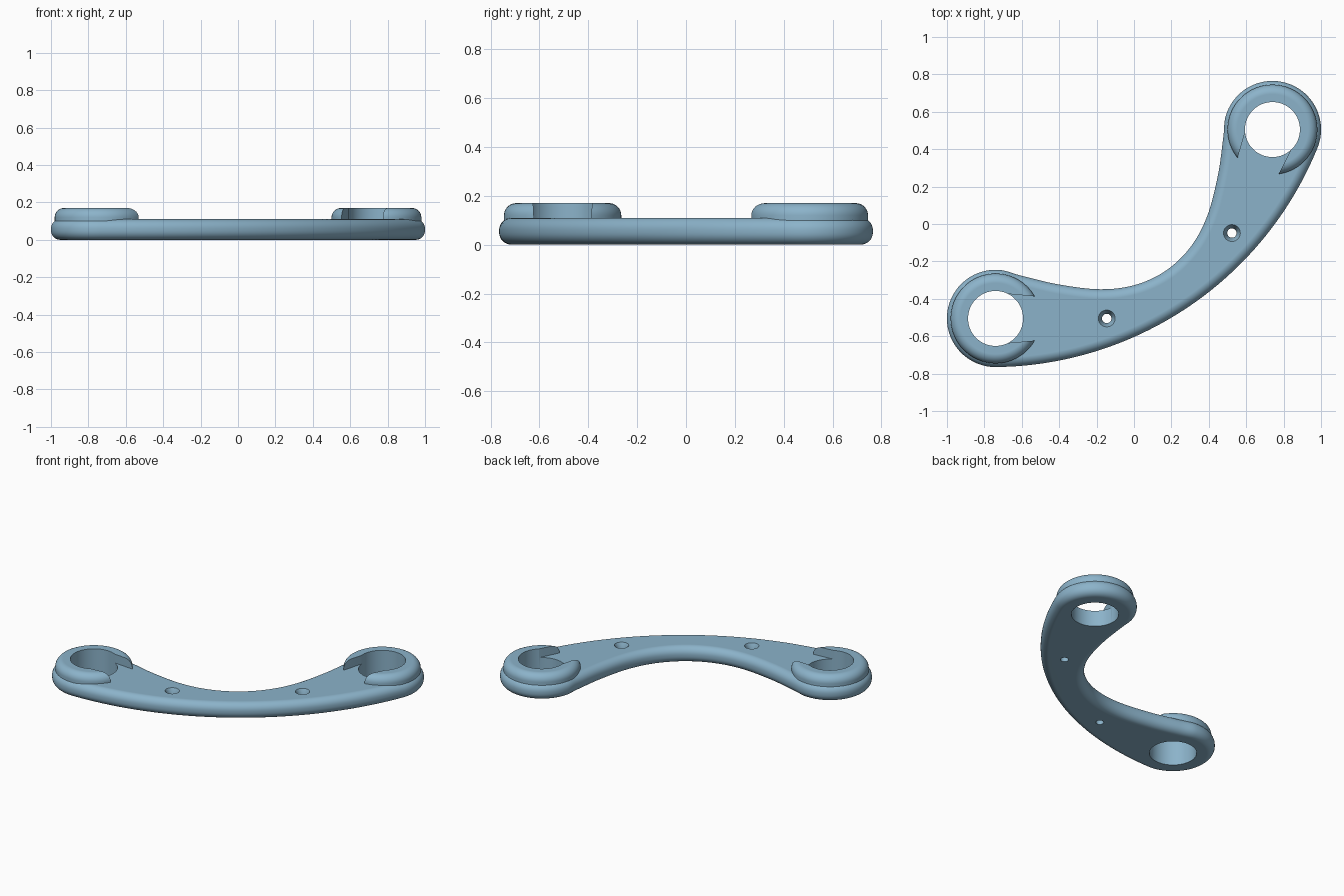
import bpy, bmesh, math
from mathutils import Vector, Matrix

if "Cube" in bpy.data.objects:
    bpy.data.objects.remove(bpy.data.objects["Cube"])

D = 0.896            # distance of each eye from the middle of the arm
END_R = 0.26         # radius of the rounded arm ends
MID_OUT, MID_IN = -0.53, -0.302
TILT = math.radians(34.3)
ROUND = 0.05
TOP = 0.11
RING_TOP = 0.17

mat = bpy.data.materials.new("soft_blue")
mat.diffuse_color = (0.26, 0.45, 0.59, 1)
mat.use_nodes = True
mat.node_tree.nodes["Principled BSDF"].inputs["Base Color"].default_value = mat.diffuse_color


def circle(cx, cy, r, n=96):
    return [Vector((cx + r * math.cos(2 * math.pi * i / n),
                    cy + r * math.sin(2 * math.pi * i / n))) for i in range(n)]


def loft(name, layers):
    """Closed solid through equal-length 2D loops stacked at heights."""
    bm = bmesh.new()
    rows = [[bm.verts.new((p.x, p.y, z)) for p in loop] for loop, z in layers]
    n = len(rows[0])
    for a, b in zip(rows, rows[1:]):
        for i in range(n):
            j = (i + 1) % n
            bm.faces.new((a[i], a[j], b[j], b[i]))
    bm.faces.new(rows[0][::-1])
    bm.faces.new(rows[-1])
    bmesh.ops.recalc_face_normals(bm, faces=bm.faces)
    me = bpy.data.meshes.new(name)
    bm.to_mesh(me)
    bm.free()
    ob = bpy.data.objects.new(name, me)
    bpy.context.collection.objects.link(ob)
    me.materials.append(mat)
    return ob


def boolean(target, tool, operation):
    m = target.modifiers.new("bool", 'BOOLEAN')
    m.operation, m.solver, m.object = operation, 'EXACT', tool
    bpy.context.view_layer.objects.active = target
    bpy.ops.object.modifier_apply(modifier=m.name)
    bpy.data.objects.remove(tool)


def inset(loop, d):
    """Move a counter-clockwise or clockwise loop inwards by d."""
    n = len(loop)
    area = sum(loop[i - 1].cross(loop[i]) for i in range(n))
    s = 1 if area > 0 else -1
    out = []
    for i in range(n):
        t = (loop[(i + 1) % n] - loop[i - 1]).normalized()
        out.append(loop[i] + Vector((-t.y, t.x)) * d * s)
    return out


def fillet(steps=8):
    """(inset, drop) pairs of a quarter round, from side to flat."""
    for k in range(steps + 1):
        a = math.pi / 2 * k / steps
        yield ROUND * (1 - math.cos(a)), ROUND * (1 - math.sin(a))


# Arm outline: outer arc tangent to the end circle, then a smooth inner curve
R = (D * D + MID_OUT ** 2 - END_R ** 2) / (2 * (-MID_OUT - END_R))
C = R + MID_OUT
a_end = math.atan2(D, C)
half = [Vector((-R * math.sin(a_end * i / 30), C - R * math.cos(a_end * i / 30)))
        for i in range(30)]
a0, a1 = 1.5 * math.pi - a_end, math.radians(52)


def end_point(a):
    return Vector((-D + END_R * math.cos(a), END_R * math.sin(a)))


half += [end_point(a0 + (a1 - a0) * i / 48) for i in range(48)]
ctrl = [end_point(math.radians(80)), end_point(a1)] + [Vector(p) for p in (
    (-0.654, 0.112), (-0.517, -0.038), (-0.348, -0.185), (-0.18, -0.272),
    (0, MID_IN), (0.18, -0.272))]
for k in range(1, len(ctrl) - 2):
    p0, p1, p2, p3 = ctrl[k - 1:k + 3]
    for i in range(8):
        t = i / 8
        half.append(0.5 * (2 * p1 + (p2 - p0) * t + (2 * p0 - 5 * p1 + 4 * p2 - p3) * t * t
                           + (3 * p1 - p0 - 3 * p2 + p3) * t ** 3))
half.append(Vector((0, MID_IN)))
outline = half + [Vector((-p.x, p.y)) for p in half[-2:0:-1]]

# Arm plate with rounded edges
quarter = list(fillet())
layers = [(inset(outline, d), h) for d, h in reversed(quarter)]
layers += [(inset(outline, d), TOP - h) for d, h in quarter]
arm = loft("curved_arm", layers)

# Raised open collars at both ends
for s in (-1, 1):
    collar = loft("collar", [(circle(s * D, 0, 0.24), 0.05)] +
                  [(circle(s * D, 0, 0.24 - d), RING_TOP - h) for d, h in quarter])
    gap = []
    for along, side in ((0, 0.137), (0.3, 0.11), (0.3, -0.11), (0, -0.137)):
        x = along * math.cos(TILT) + side * math.sin(TILT)
        y = -along * math.sin(TILT) + side * math.cos(TILT)
        gap.append(Vector((s * (D - x), y)))
    boolean(collar, loft("gap_cutter", [(gap, 0), (gap, 0.3)]), 'DIFFERENCE')
    boolean(arm, collar, 'UNION')

# Eye holes and countersunk screw holes
for s in (-1, 1):
    boolean(arm, loft("eye_cutter", [(circle(s * D, 0, 0.147), z) for z in (-0.1, 0.3)]),
            'DIFFERENCE')
    x, y = s * 0.405, -0.335
    boolean(arm, loft("screw_cutter", [(circle(x, y, r, 40), z) for r, z in (
        (0.025, -0.1), (0.025, 0.07), (0.045, TOP), (0.045, 0.2))]), 'DIFFERENCE')

# Swing the arm into place and smooth it
arm.data.transform(Matrix.Rotation(TILT, 4, 'Z'))
bpy.ops.object.select_all(action='DESELECT')
arm.select_set(True)
bpy.context.view_layer.objects.active = arm
bpy.ops.object.shade_smooth_by_angle(angle=math.radians(30))
wn = arm.modifiers.new("even_shading", 'WEIGHTED_NORMAL')
wn.keep_sharp = True
